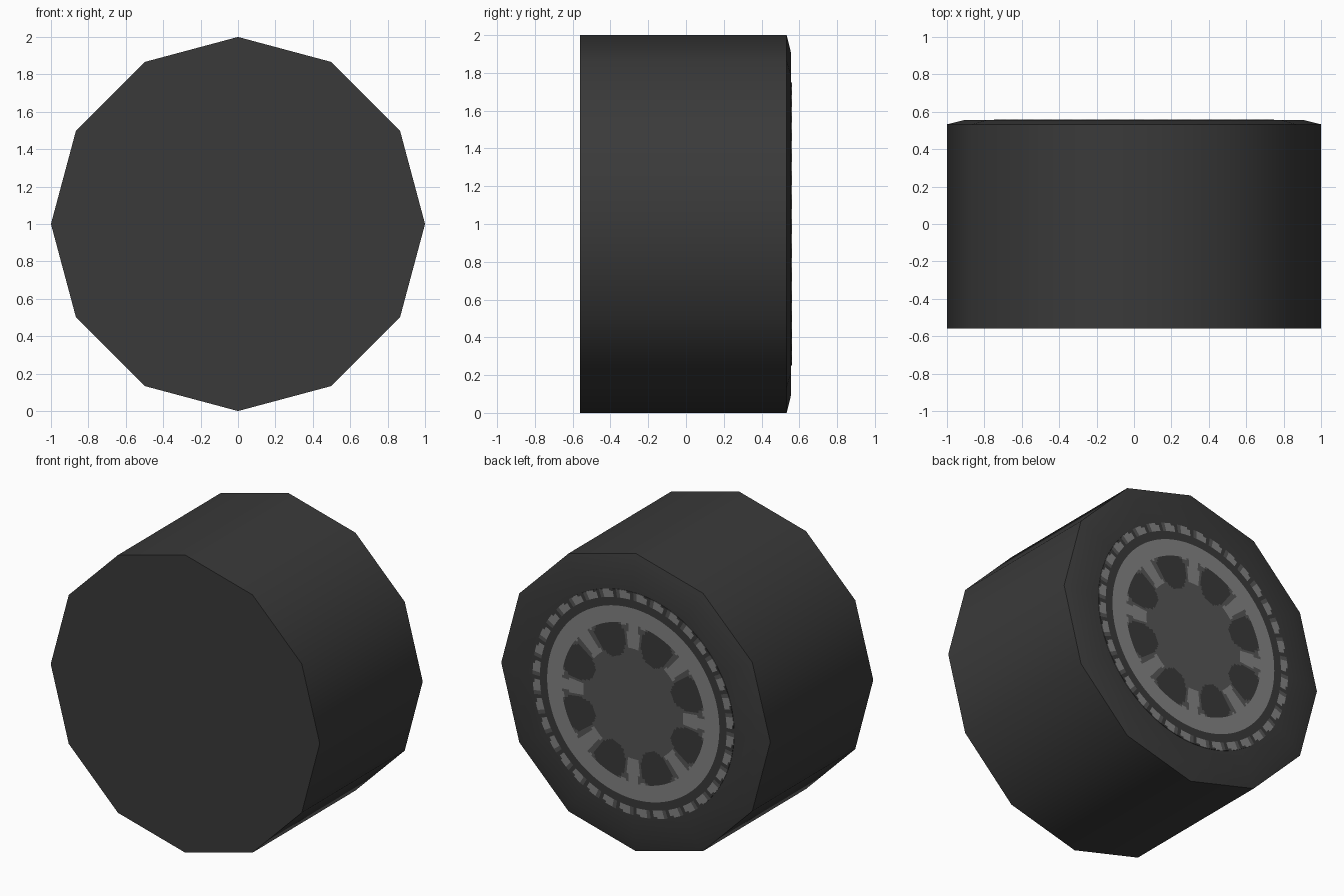
import bpy, bmesh, math

if "Cube" in bpy.data.objects:
    bpy.data.objects.remove(bpy.data.objects["Cube"])

R, SEG = 1.0, 12


def material(name, v):
    m = bpy.data.materials.new(name)
    m.diffuse_color = (v, v, v, 1)
    m.use_nodes = True
    m.node_tree.nodes["Principled BSDF"].inputs["Base Color"].default_value = m.diffuse_color
    return m


rubber = material("black rubber", 0.042)
mid = material("dark grey metal", 0.092)
light = material("light grey metal", 0.225)


def lathe(name, profile, n, mats, rule=None, cap_start=False, cap_end=False):
    """Revolve (radius, y) points around the wheel axle."""
    bm = bmesh.new()
    rings = [[bm.verts.new((r * math.cos(2 * math.pi * i / n), y,
                            1 + r * math.sin(2 * math.pi * i / n)))
              for i in range(n)] for r, y in profile]
    for a, b in zip(rings, rings[1:]):
        for i in range(n):
            j = (i + 1) % n
            bm.faces.new((a[i], b[i], b[j], a[j]))
    if cap_start:
        bm.faces.new(rings[0])
    if cap_end:
        bm.faces.new(rings[-1][::-1])
    for f in bm.faces:
        f.smooth = True
        if rule:
            c = f.calc_center_median()
            f.material_index = rule(math.hypot(c.x, c.z - 1), math.atan2(c.z - 1, c.x))
    mesh = bpy.data.meshes.new(name)
    bm.normal_update()
    bm.to_mesh(mesh)
    bm.free()
    for m in mats:
        mesh.materials.append(m)
    ob = bpy.data.objects.new(name, mesh)
    bpy.context.collection.objects.link(ob)
    bpy.ops.object.select_all(action='DESELECT')
    ob.select_set(True)
    bpy.context.view_layer.objects.active = ob
    bpy.ops.object.shade_smooth_by_angle(angle=math.radians(40))
    return ob


# Tyre: flat front, smooth tread, shallow chamfer on the back
lathe("tyre", [(R, -0.56), (R, 0.533), (0.91, 0.555), (0.74, 0.557)],
      SEG, [rubber], cap_start=True, cap_end=True)


# Painted rim colours: 0 rubber, 1 dark grey, 2 light grey
def rim_colour(r, a):
    step = math.pi / 4
    t = (a + step / 2) % step - step / 2          # angle from nearest spoke
    side = r * abs(math.sin(t))
    if r > 0.69:                                   # dashed outer trim
        k = (a / (2 * math.pi) * 36) % 1
        if r > 0.735 and k > 0.6:
            return 0
        return 2 if 0.15 < k < 0.72 and r > 0.70 else (1 if k < 0.85 else 0)
    if r > 0.64:
        return 0
    if r > 0.535:                                  # main ring
        return 2
    w = abs(t) - step / 2                          # rounded windows
    u, v = r * math.cos(w) - 0.425, r * math.sin(w)
    d = (abs(u) / 0.115) ** 2.4 + (abs(v) / (0.108 + 0.25 * u)) ** 2.4
    if d < 1:
        return 0
    if r > 0.515 and side > 0.06:
        return 1 if d < 1.3 else 2
    return 2 if r > 0.375 and side < 0.042 else 1  # spokes, then hub


# Rim: thin polar disc coloured by rule
lathe("rim_face", [(0.748, 0.555)] + [(0.748 - 0.0135 * i, 0.56) for i in range(49)],
      180, [rubber, mid, light], rim_colour, cap_end=True)
